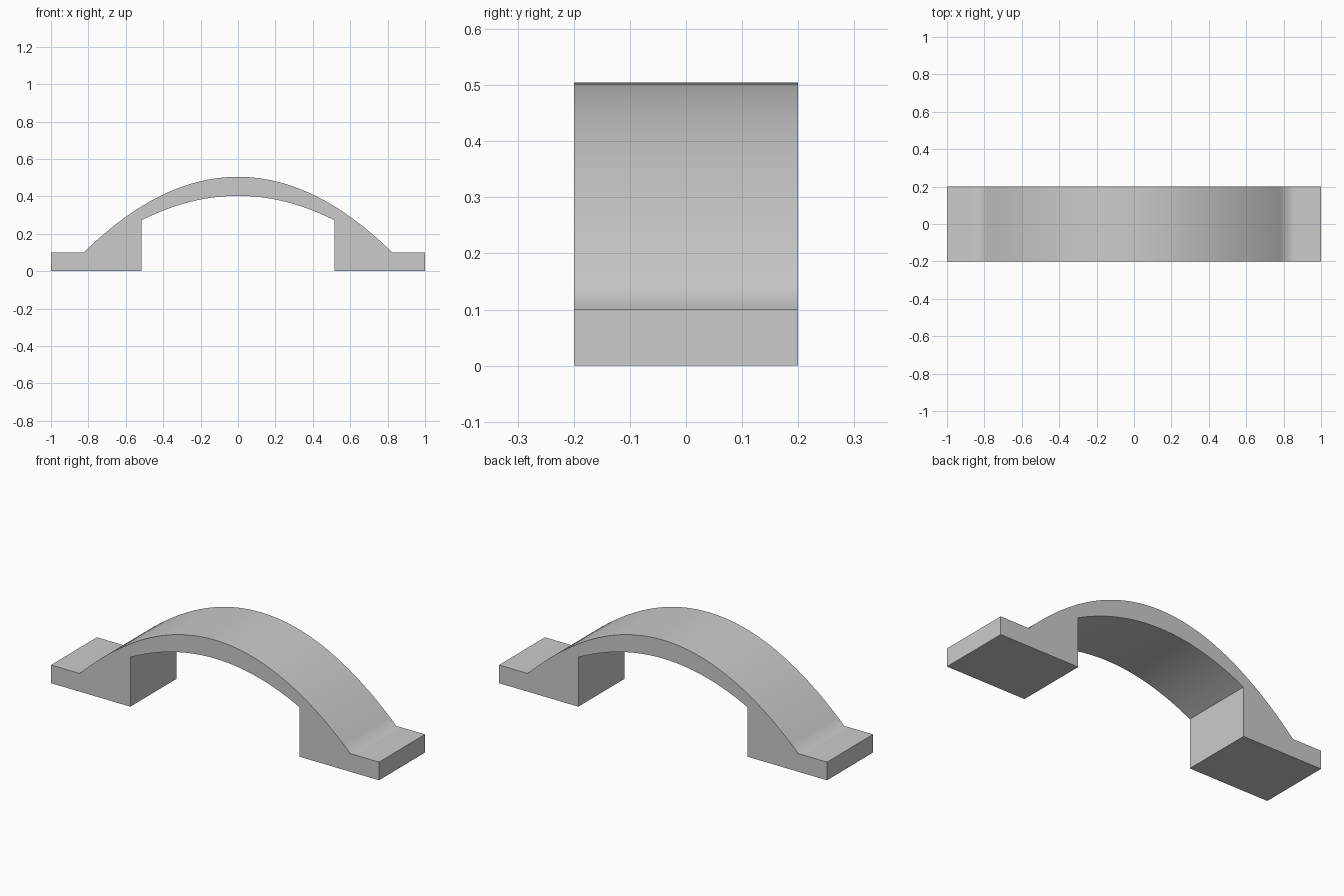
import bpy, bmesh, math

if "Cube" in bpy.data.objects:
    bpy.data.objects.remove(bpy.data.objects["Cube"])

DEPTH = 0.4
SEGMENTS = 40


def parabola(half_span, top, end, steps):
    """Points of an arch from -half_span to +half_span."""
    points = []
    for i in range(steps + 1):
        t = -1 + 2 * i / steps
        points.append((half_span * t, top - (top - end) * t * t))
    return points


# Side outline: left foot, outer arch, right foot, then back under the inner arch
outer = parabola(0.825, 0.505, 0.10, SEGMENTS)
inner = parabola(0.516, 0.403, 0.272, SEGMENTS)
outline = [(-1, 0), (-1, 0.10), (-0.86, 0.10)] + outer
outline += [(0.86, 0.10), (1, 0.10), (1, 0), (0.516, 0)]
outline += inner[::-1] + [(-0.516, 0)]

# Extrude the outline across the width of the bridge
bm = bmesh.new()
face = bm.faces.new([bm.verts.new((x, -DEPTH / 2, z)) for x, z in outline])
result = bmesh.ops.extrude_face_region(bm, geom=[face], use_keep_orig=True)
moved = [g for g in result["geom"] if isinstance(g, bmesh.types.BMVert)]
bmesh.ops.translate(bm, verts=moved, vec=(0, DEPTH, 0))
bmesh.ops.recalc_face_normals(bm, faces=bm.faces)

mesh = bpy.data.meshes.new("arch_bridge")
bm.to_mesh(mesh)
bm.free()
bridge = bpy.data.objects.new("arch_bridge", mesh)
bpy.context.collection.objects.link(bridge)

# Smooth arch that blends softly into the feet, crisp outer edges
bpy.context.view_layer.objects.active = bridge
bridge.select_set(True)
bpy.ops.object.shade_smooth_by_angle(angle=math.radians(50))
